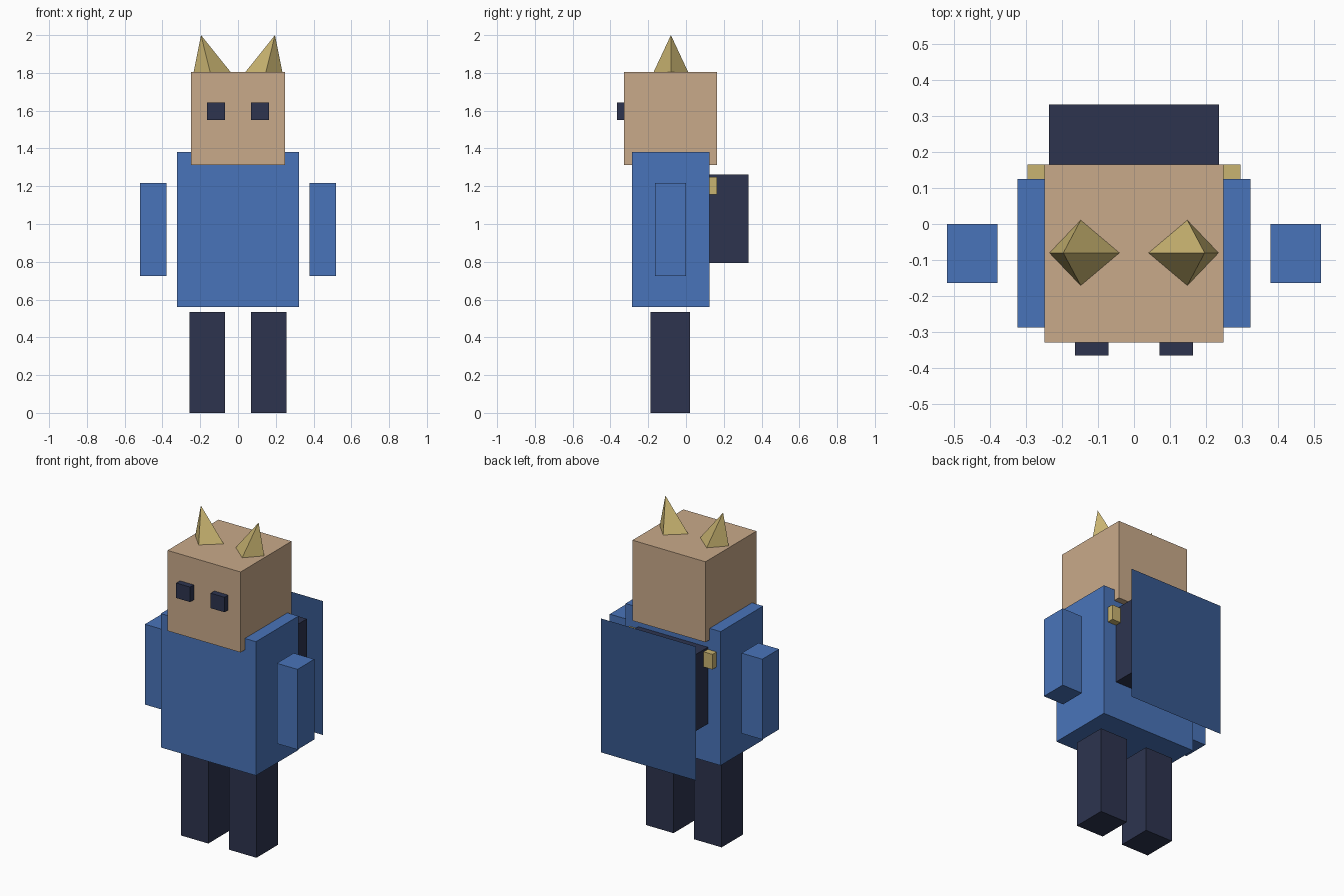
import bpy
import bmesh

if "Cube" in bpy.data.objects:
    bpy.data.objects.remove(bpy.data.objects["Cube"])


def material(name, rgb):
    """Flat colour from 0-255 display values."""
    def lin(c):
        c /= 255
        return c / 12.92 if c <= 0.04045 else ((c + 0.055) / 1.055) ** 2.4
    m = bpy.data.materials.new(name)
    m.diffuse_color = (*[lin(c) for c in rgb], 1)
    m.use_nodes = True
    m.node_tree.nodes["Principled BSDF"].inputs["Base Color"].default_value = m.diffuse_color
    return m


BLUE = material("shirt_blue", (73, 116, 186))
CAPE = material("cape_blue", (55, 88, 142))
NAVY = material("dark_navy", (45, 52, 79))
SKIN = material("skin_tan", (201, 170, 138))
GOLD = material("horn_gold", (201, 180, 113))


def finish(name, bm, mat):
    bmesh.ops.recalc_face_normals(bm, faces=bm.faces)
    mesh = bpy.data.meshes.new(name)
    bm.to_mesh(mesh)
    bm.free()
    mesh.materials.append(mat)
    obj = bpy.data.objects.new(name, mesh)
    bpy.context.collection.objects.link(obj)
    return obj


def box(name, mat, x, y, z):
    """Box from (min, max) ranges on each axis."""
    bm = bmesh.new()
    bmesh.ops.create_cube(bm, size=1)
    for v in bm.verts:
        v.co = [r[0] if c < 0 else r[1] for c, r in zip(v.co, (x, y, z))]
    return finish(name, bm, mat)


def horn(name, side):
    """Four-sided spike leaning outwards."""
    bm = bmesh.new()
    base = [bm.verts.new((side * x, y, 1.803)) for x, y in
            ((0.235, -0.08), (0.147, 0.012), (0.038, -0.08), (0.147, -0.172))]
    tip = bm.verts.new((side * 0.196, -0.08, 2.0))
    bm.faces.new(base)
    for i in range(4):
        bm.faces.new((base[i], base[(i + 1) % 4], tip))
    return finish(name, bm, GOLD)


# Body and head
box("torso", BLUE, (-0.323, 0.323), (-0.287, 0.125), (0.56, 1.382))
box("head", SKIN, (-0.248, 0.248), (-0.329, 0.165), (1.312, 1.806))

# Backpack and the thin cape sheet behind it
box("backpack", NAVY, (-0.236, 0.236), (0.125, 0.331), (0.793, 1.263))
bm = bmesh.new()
bm.faces.new([bm.verts.new((x, 0.365, z)) for x, z in
              ((0.323, 0.56), (-0.323, 0.56), (-0.323, 1.382), (0.323, 1.382))])
finish("cape", bm, CAPE)

# Paired parts
for side, label in ((-1, "left"), (1, "right")):
    def span(a, b):
        return tuple(sorted((side * a, side * b)))
    box(f"{label}_arm", BLUE, span(0.378, 0.518), (-0.163, 0.0), (0.724, 1.217))
    box(f"{label}_leg", NAVY, span(0.07, 0.257), (-0.188, 0.021), (0.0, 0.533))
    box(f"{label}_eye", NAVY, span(0.07, 0.164), (-0.365, -0.329), (1.55, 1.642))
    box(f"{label}_strap_buckle", GOLD, span(0.236, 0.295), (0.125, 0.165), (1.157, 1.25))
    horn(f"{label}_horn", side)
